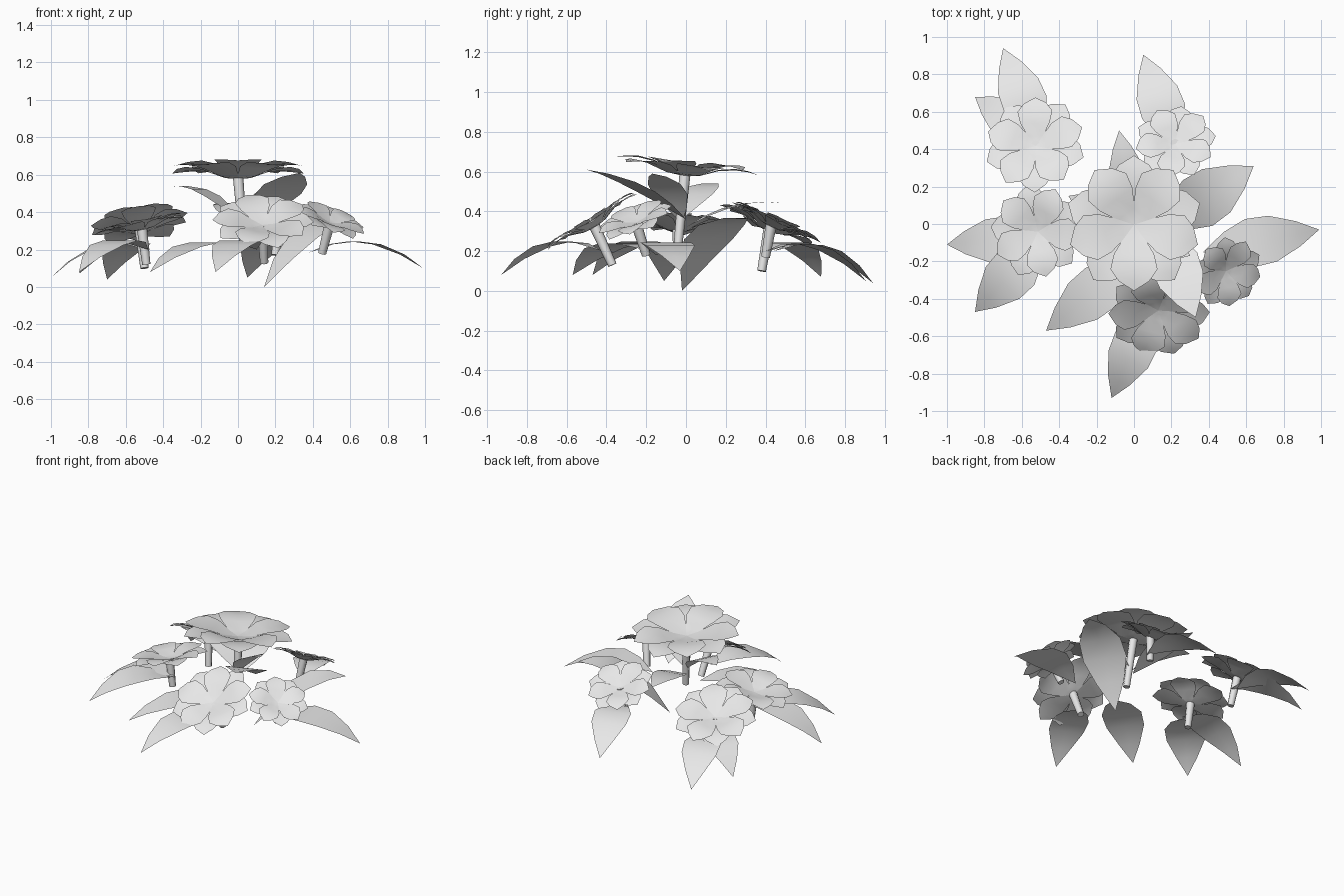
import bpy, bmesh, math
from mathutils import Vector

cube = bpy.data.objects.get("Cube")
if cube:
    bpy.data.objects.remove(cube, do_unlink=True)

mat = bpy.data.materials.new("pale_grey")
mat.use_nodes = True
GREY = (0.8, 0.8, 0.8, 1)
mat.diffuse_color = GREY
mat.node_tree.nodes["Principled BSDF"].inputs["Base Color"].default_value = GREY


def finish(name, bm):
    mesh = bpy.data.meshes.new(name)
    bm.to_mesh(mesh)
    bm.free()
    mesh.materials.append(mat)
    mesh.polygons.foreach_set("use_smooth", [True] * len(mesh.polygons))
    obj = bpy.data.objects.new(name, mesh)
    bpy.context.collection.objects.link(obj)
    return obj


def strip(bm, rows):
    """Skin consecutive (left, middle, right) rows into quads."""
    grid = [[bm.verts.new(p) for p in row] for row in rows]
    for a, b in zip(grid, grid[1:]):
        for i in range(2):
            bm.faces.new((a[i], b[i], b[i + 1], a[i + 1]))
    bmesh.ops.remove_doubles(bm, verts=[v for r in grid for v in r], dist=1e-5)


def leaf(name, base, tip, width, arch):
    """Arched pointed blade from base to tip."""
    base, tip = Vector(base), Vector(tip)
    side = (tip - base).cross(Vector((0, 0, 1))).normalized()
    rows = []
    for t, w in ((0, 0), (.2, .62), (.4, .97), (.6, .92), (.82, .5), (1, 0)):
        mid = base.lerp(tip, t) + Vector((0, 0, arch * 4 * t * (1 - t)))
        off = side * width / 2 * w
        rows.append((mid + off, mid, mid - off))
    bm = bmesh.new()
    strip(bm, rows)
    finish(name, bm)


# Petal outline: distance, half width, height, as fractions of flower radius
PETAL = ((0, 0, -.12), (.2, .15, -.09), (.45, .29, .01), (.68, .34, .045),
         (.86, .22, .03), (1, 0, -.01))


def flower(name, centre, normal, radius, foot, turn):
    centre = Vector(centre)
    rot = Vector((0, 0, 1)).rotation_difference(Vector(normal).normalized())
    bm = bmesh.new()
    # Two staggered layers of five petals
    for layer, (size, drop) in enumerate(((1, -.05), (.97, .0))):
        for k in range(5):
            ang = math.radians(turn) + (k + layer / 2) * math.tau / 5
            out = Vector((math.cos(ang), math.sin(ang), 0))
            side = Vector((-out.y, out.x, 0))
            rows = []
            for r, w, h in PETAL:
                mid = out * r * size + Vector((0, 0, h + drop))
                row = (mid - side * w, mid - Vector((0, 0, w * .06)), mid + side * w)
                rows.append([centre + rot @ (p * radius) for p in row])
            strip(bm, rows)
    finish(name + "_petals", bm)

    # Tapered stem below the petals
    foot = Vector(foot)
    top = centre + rot @ Vector((0, 0, -.12 * radius))
    axis = top - foot
    bm = bmesh.new()
    bmesh.ops.create_cone(bm, cap_ends=True, segments=8, radius1=.022,
                          radius2=.028, depth=axis.length)
    spin = Vector((0, 0, 1)).rotation_difference(axis.normalized())
    for v in bm.verts:
        v.co = spin @ v.co + (foot + top) / 2
    obj = finish(name + "_stem", bm)
    obj.data.set_sharp_from_angle(angle=math.radians(60))


# Flowers: centre, facing, radius, stem foot, turn
flower("middle_flower", (0, 0, .64), (0, .1, 1), .37, (.03, -.04, .23), 18)
flower("back_right_flower", (-.53, .43, .345), (-.15, .4, 1), .275, (-.5, .38, .1), 55)
flower("right_flower", (-.52, -.04, .345), (-.2, .03, 1), .255, (-.49, -.04, .12), 30)
flower("back_left_flower", (.22, .44, .355), (-.05, .5, 1), .22, (.2, .4, .17), 10)
flower("left_flower", (.5, -.26, .365), (.4, -.38, 1), .2, (.45, -.2, .18), 25)
flower("front_flower", (.13, -.48, .36), (0, -.62, 1), .275, (.14, -.37, .13), 0)

# Low drooping outer leaves
leaf("left_leaf", (.37, -.15, .18), (.99, -.03, .1), .27, .1)
leaf("back_left_leaf", (.23, .4, .2), (.05, .905, .05), .25, .1)
leaf("back_right_leaf_inner", (-.5, .44, .2), (-.7, .94, .04), .25, .1)
leaf("back_right_leaf_outer", (-.47, .42, .2), (-.85, .68, .07), .23, .1)
leaf("right_leaf_back", (-.46, -.06, .2), (-1, -.11, .05), .25, .1)
leaf("right_leaf_front", (-.48, -.08, .2), (-.85, -.47, .08), .27, .1)
leaf("front_right_leaf", (.02, -.18, .2), (-.47, -.57, .08), .27, .09)
leaf("front_leaf", (.1, -.42, .2), (-.12, -.93, .08), .25, .1)

# Upright leaves around the middle stem
leaf("tall_left_leaf", (.14, -.02, 0), (.64, .31, .36), .3, .12)
leaf("upper_front_leaf", (.14, 0, .36), (.33, -.5, .61), .27, .04)
leaf("upper_left_leaf", (0, -.02, .34), (.3, -.17, .59), .2, .05)
leaf("upper_right_leaf", (0, -.02, .36), (-.35, .15, .535), .2, .06)
leaf("upper_back_leaf", (.01, 0, .32), (-.08, .5, .44), .2, .05)
